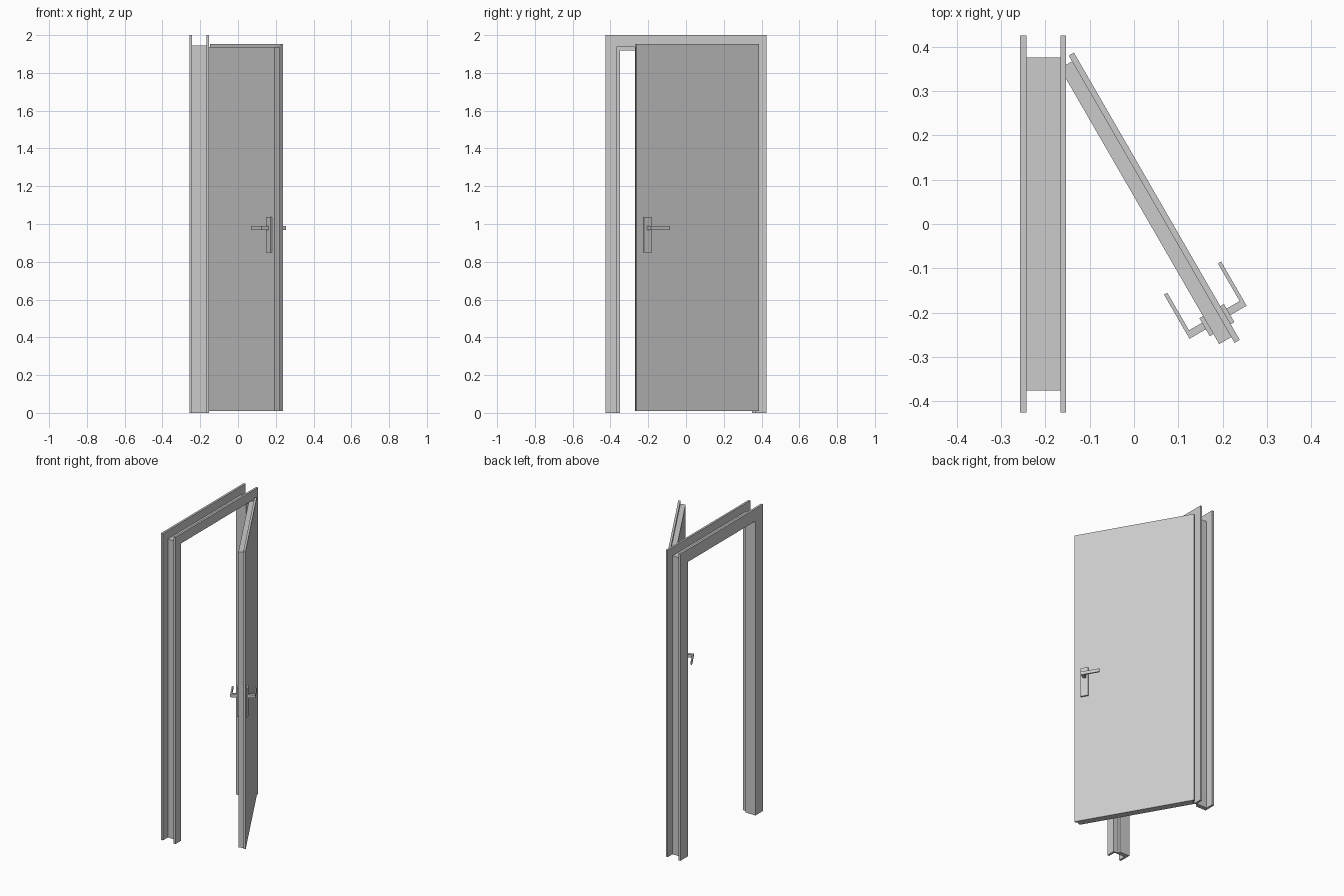
import bpy, bmesh, math
from mathutils import Matrix

if "Cube" in bpy.data.objects:
    bpy.data.objects.remove(bpy.data.objects["Cube"])


def make_object(name, bm, matrix=None):
    bmesh.ops.recalc_face_normals(bm, faces=bm.faces)
    mesh = bpy.data.meshes.new(name)
    bm.to_mesh(mesh)
    bm.free()
    ob = bpy.data.objects.new(name, mesh)
    bpy.context.collection.objects.link(ob)
    if matrix:
        ob.matrix_world = matrix
    return ob


def extrude_profile(name, pts, z0, z1, matrix):
    """Extrude a flat (x, y) outline from z0 to z1."""
    bm = bmesh.new()
    face = bm.faces.new([bm.verts.new((x, y, z0)) for x, y in pts])
    ext = bmesh.ops.extrude_face_region(bm, geom=[face])
    verts = [v for v in ext["geom"] if isinstance(v, bmesh.types.BMVert)]
    bmesh.ops.translate(bm, verts=verts, vec=(0, 0, z1 - z0))
    return make_object(name, bm, matrix)


def rect(x0, x1, y0, y1):
    return [(x0, y0), (x1, y0), (x1, y1), (x0, y1)]


# Door frame: one rebated section swept up, across and down with mitred corners
section = [  # x, half width, head height
    (-0.257, 0.349, 1.919), (-0.257, 0.4255, 2.0),
    (-0.243, 0.4255, 2.0), (-0.243, 0.376, 1.946),
    (-0.166, 0.376, 1.946), (-0.166, 0.4255, 2.0),
    (-0.153, 0.4255, 2.0), (-0.153, 0.368, 1.938),
    (-0.185, 0.368, 1.938), (-0.185, 0.349, 1.919),
]
bm = bmesh.new()
rings = [[bm.verts.new((x, side * w, h * up)) for x, w, h in section]
         for side, up in ((-1, 0), (-1, 1), (1, 1), (1, 0))]
n = len(section)
for a, b in zip(rings, rings[1:]):
    for i in range(n):
        j = (i + 1) % n
        bm.faces.new((a[i], a[j], b[j], b[i]))
bm.faces.new(rings[0])
bm.faces.new(rings[-1])
make_object("door_frame", bm)

# Door space: local x runs along the leaf from hinge to latch, local y is outward
door = Matrix.Rotation(math.radians(-60), 4, "Z")
INNER, OUTER = 0.031, 0.076

# Door leaf: core fits the opening, wider outer lip overlaps the frame
extrude_profile("door_core", rect(-0.388, 0.331, INNER, 0.0625), 0.01, 1.938, door)
extrude_profile("door_lip", rect(-0.403, 0.346, 0.0625, OUTER), 0.01, 1.954, door)

# Handle set on both faces: backplate and L-shaped lever
for label, face, d in (("outer", OUTER, 1), ("inner", INNER, -1)):
    extrude_profile(label + "_backplate",
                    rect(0.258, 0.305, face, face + d * 0.0095), 0.848, 1.038, door)
    base, knee, tip = face + d * 0.009, face + d * 0.0435, face + d * 0.052
    lever = [(0.27, base), (0.287, base), (0.287, tip), (0.172, tip),
             (0.172, knee), (0.27, knee)]
    extrude_profile(label + "_lever", lever, 0.968, 0.989, door)
